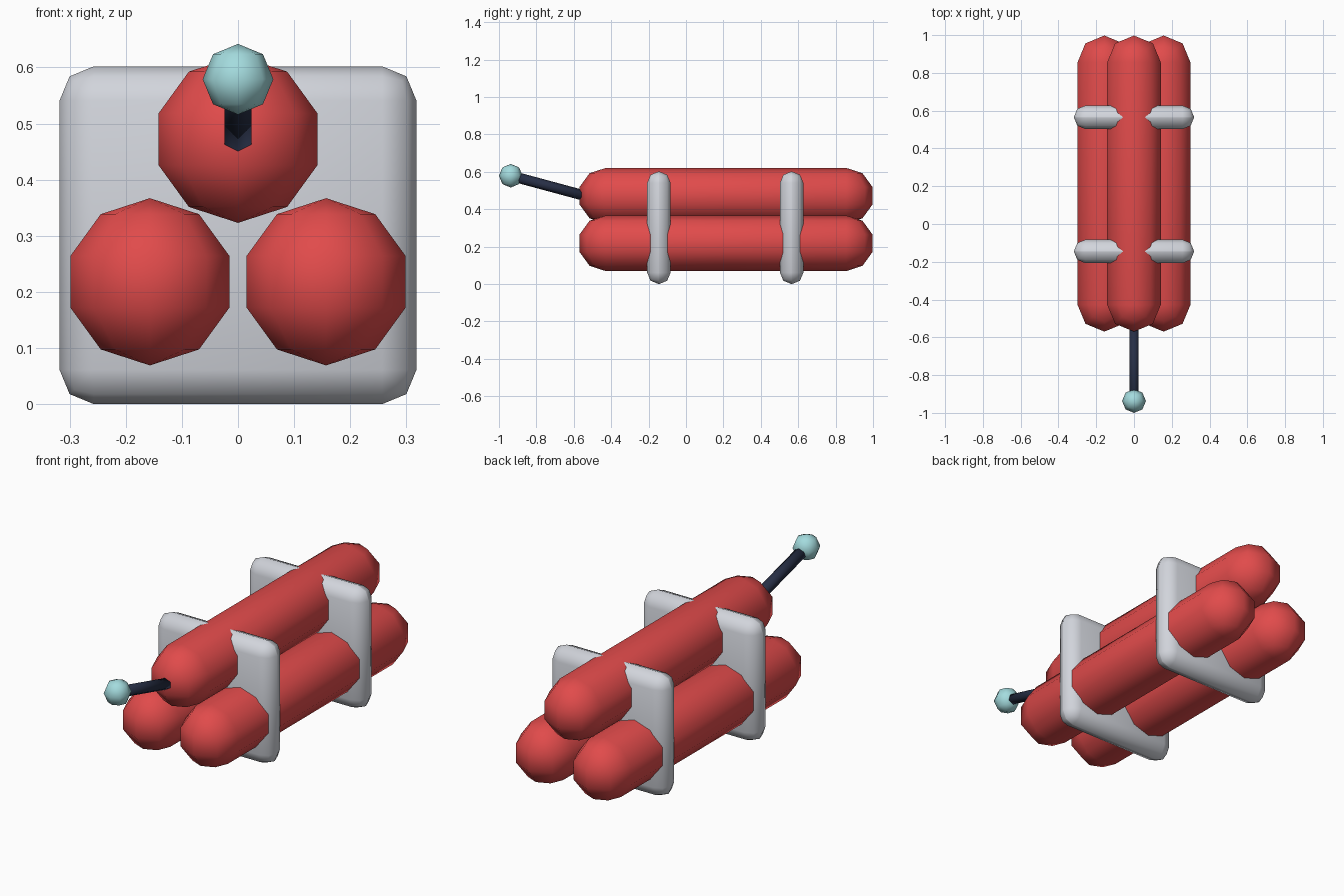
import bpy, bmesh
from mathutils import Vector, Matrix

cube = bpy.data.objects.get("Cube")
if cube:
    bpy.data.objects.remove(cube)


def material(name, color):
    m = bpy.data.materials.new(name)
    m.use_nodes = True
    m.diffuse_color = (*color, 1)
    m.node_tree.nodes["Principled BSDF"].inputs["Base Color"].default_value = (*color, 1)
    return m


RED = material("red", (0.75, 0.07, 0.07))
GREY = material("light grey", (0.64, 0.66, 0.71))
NAVY = material("dark navy", (0.02, 0.028, 0.06))
TEAL = material("pale teal", (0.37, 0.71, 0.73))


def add_object(name, bm, mat, location=(0, 0, 0)):
    bmesh.ops.recalc_face_normals(bm, faces=bm.faces)
    for f in bm.faces:
        f.smooth = True
    mesh = bpy.data.meshes.new(name)
    bm.to_mesh(mesh)
    bm.free()
    mesh.materials.append(mat)
    obj = bpy.data.objects.new(name, mesh)
    obj.location = location
    bpy.context.collection.objects.link(obj)
    return obj


# Round-ended stick: half a low-poly ball, stretched to the middle and mirrored
def stick(name, x, z, radius=0.149, straight=0.642):
    bm = bmesh.new()
    bmesh.ops.create_uvsphere(bm, u_segments=8, v_segments=5, radius=radius)
    bmesh.ops.delete(bm, geom=[v for v in bm.verts if v.co.y < -0.001], context='VERTS')
    bmesh.ops.translate(bm, verts=bm.verts, vec=(0, straight, 0))
    rim = [e for e in bm.edges if e.is_boundary]
    new = bmesh.ops.extrude_edge_only(bm, edges=rim)["geom"]
    for v in new:
        if isinstance(v, bmesh.types.BMVert):
            v.co.y = 0
    obj = add_object(name, bm, RED, (x, 0.214, z))
    mirror = obj.modifiers.new("Mirror", 'MIRROR')
    mirror.use_axis = (False, True, False)


stick("left_stick", 0.157, 0.218)
stick("right_stick", -0.157, 0.218)
stick("top_stick", 0, 0.472)


# Rounded plates holding the sticks together
def plate(name, y):
    bm = bmesh.new()
    bmesh.ops.create_cube(bm, size=1)
    bmesh.ops.scale(bm, verts=bm.verts, vec=(0.636, 0.125, 0.602))
    bmesh.ops.bevel(bm, geom=bm.edges[:], offset=0.061, segments=2,
                    profile=0.5, affect='EDGES')
    add_object(name, bm, GREY, (0, y, 0.301))


plate("front_plate", -0.145)
plate("back_plate", 0.565)

# Sloping fuse rod
tip = Vector((0, -0.937, 0.579))
root = Vector((0, -0.5, 0.461))
axis = root - tip
bm = bmesh.new()
bmesh.ops.create_cone(bm, cap_ends=True, segments=6, radius1=0.028, radius2=0.028,
                      depth=axis.length)
turn = axis.to_track_quat('Z', 'Y').to_matrix().to_4x4()
bmesh.ops.transform(bm, verts=bm.verts, matrix=Matrix.Translation((tip + root) / 2) @ turn)
# Keep a flat face underneath by aligning corners to the sides
add_object("fuse_rod", bm, NAVY)

# Fuse knob
bm = bmesh.new()
bmesh.ops.create_uvsphere(bm, u_segments=8, v_segments=4, radius=0.063)
add_object("fuse_knob", bm, TEAL, tip)
